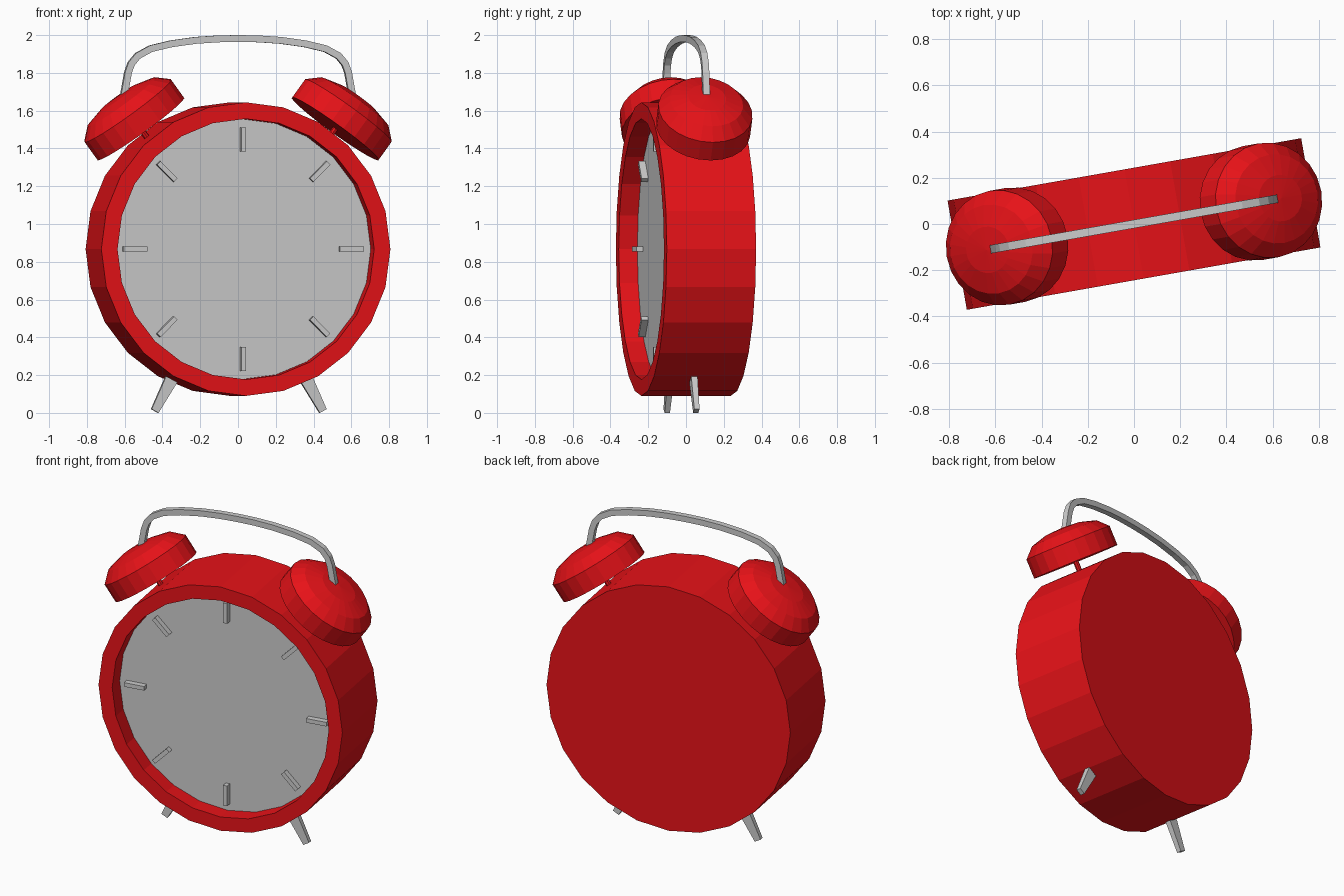
import bpy, bmesh, math
from mathutils import Matrix, Vector

if "Cube" in bpy.data.objects:
    bpy.data.objects.remove(bpy.data.objects["Cube"])

TURN = Matrix.Rotation(math.radians(10), 4, 'Z')   # whole clock is turned slightly
MID = 0.867                                        # height of the dial centre

red = bpy.data.materials.new("red_paint")
red.diffuse_color = (0.8, 0.006, 0.009, 1)
red.use_nodes = True
red.node_tree.nodes["Principled BSDF"].inputs["Base Color"].default_value = red.diffuse_color


def finish(name, bm, matrix=Matrix(), mat=None):
    bmesh.ops.recalc_face_normals(bm, faces=bm.faces)
    bm.transform(TURN @ matrix)
    me = bpy.data.meshes.new(name)
    bm.to_mesh(me)
    bm.free()
    ob = bpy.data.objects.new(name, me)
    bpy.context.collection.objects.link(ob)
    if mat:
        me.materials.append(mat)
    return ob


def lathe(name, profile, sides, matrix, mat=None):
    """Revolve (radius, height) points around z; ends are capped."""
    bm = bmesh.new()
    rings = []
    for r, h in profile:
        if r == 0:
            rings.append([bm.verts.new((0, 0, h))] * sides)
        else:
            rings.append([bm.verts.new((r * math.cos(a), r * math.sin(a), h))
                          for a in (math.tau * i / sides for i in range(sides))])
    for a, b in zip(rings, rings[1:]):
        for i in range(sides):
            j = (i + 1) % sides
            bm.faces.new(list(dict.fromkeys((a[i], a[j], b[j], b[i]))))
    for ring, (r, h) in ((rings[0], profile[0]), (rings[-1], profile[-1])):
        if r > 0:
            bm.faces.new(ring)
    return finish(name, bm, matrix, mat)


def taper_box(name, bottom, top, height, matrix):
    """Box whose bottom and top have different (x, y) sizes."""
    bm = bmesh.new()
    bmesh.ops.create_cube(bm, size=1)
    for v in bm.verts:
        w, d = top if v.co.z > 0 else bottom
        v.co = (v.co.x * w, v.co.y * d, (v.co.z + 0.5) * height)
    return finish(name, bm, matrix)


def place(x, z, tilt, y=0):
    return Matrix.Translation((x, y, z)) @ Matrix.Rotation(math.radians(tilt), 4, 'Y')


# Case with recessed front, and the dial sitting in the recess
facing = Matrix.Translation((0, 0, MID)) @ Matrix.Rotation(math.radians(90), 4, 'X')
lathe("case", [(0.777, -0.24), (0.777, 0.24), (0.69, 0.24), (0.69, 0.13)], 24, facing, red)
lathe("dial", [(0.689, 0.131), (0.689, 0.14)], 24, facing)

# Eight hour marks
for i in range(8):
    spin = Matrix.Translation((0, -0.155, MID)) @ Matrix.Rotation(math.tau * i / 8, 4, 'Y')
    taper_box(f"hour_mark_{i + 1}", (0.026, 0.042), (0.026, 0.042), 0.128,
              spin @ Matrix.Translation((0, 0, 0.517)))

for side, s in (("left", -1), ("right", 1)):
    # Bell (slightly oval dome) and its stalk
    bell = place(s * 0.523, 1.504, s * 36)
    lathe(f"{side}_bell",
          [(0.285, 0), (0.285, 0.118), (0.221, 0.177), (0.115, 0.205), (0, 0.212)],
          24, bell @ Matrix.Diagonal((1, 0.877, 1, 1)), red)
    lathe(f"{side}_bell_stalk", [(0.016, -0.1), (0.016, 0.02)], 8, bell, red)
    # Foot
    taper_box(f"{side}_foot", (0.042, 0.028), (0.068, 0.034), 0.19,
              place(s * 0.452, 0.01, -s * 28, -0.024))

# Carrying handle: square bar swept along an arch between the bells
half = [(0.622, 1.63), (0.61, 1.70), (0.592, 1.80), (0.575, 1.848), (0.54, 1.89),
        (0.47, 1.928), (0.36, 1.954), (0.23, 1.972), (0.11, 1.98)]
path = [Vector((-x, 0, z)) for x, z in half] + [Vector((0, 0, 1.982))]
path += [Vector((x, 0, z)) for x, z in reversed(half)]
bm = bmesh.new()
rings = []
for i, p in enumerate(path):
    t = (path[min(i + 1, len(path) - 1)] - path[max(i - 1, 0)]).normalized()
    n = Vector((-t.z, 0, t.x)) * 0.018
    d = Vector((0, 0.018, 0))
    rings.append([bm.verts.new(p + q) for q in (n + d, n - d, -n - d, d - n)])
for a, b in zip(rings, rings[1:]):
    for i in range(4):
        j = (i + 1) % 4
        bm.faces.new((a[i], a[j], b[j], b[i]))
bm.faces.new(rings[0])
bm.faces.new(rings[-1])
finish("handle", bm)
